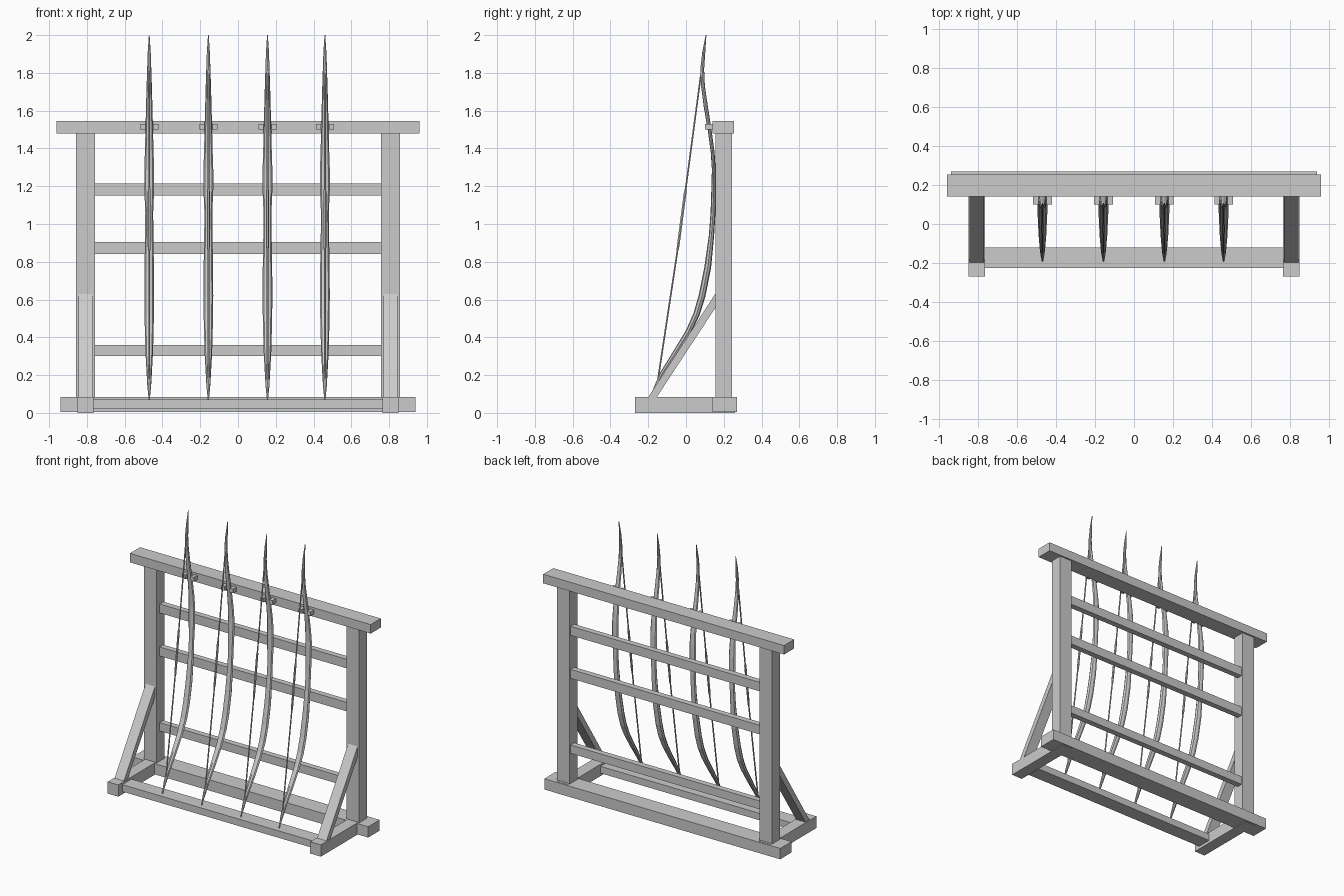
import bpy, bmesh, math
from mathutils import Vector

if "Cube" in bpy.data.objects:
    bpy.data.objects.remove(bpy.data.objects["Cube"])


def finish(name, bm):
    bmesh.ops.recalc_face_normals(bm, faces=bm.faces)
    me = bpy.data.meshes.new(name)
    bm.to_mesh(me)
    bm.free()
    ob = bpy.data.objects.new(name, me)
    bpy.context.collection.objects.link(ob)
    return ob


def box(name, x, y, z):
    bm = bmesh.new()
    bmesh.ops.create_cube(bm, size=1)
    for v in bm.verts:
        v.co = [(r[0] + r[1]) / 2 + c * (r[1] - r[0]) for r, c in zip((x, y, z), v.co)]
    return finish(name, bm)


def mirrored(s, a, b):
    return (min(s * a, s * b), max(s * a, s * b))


def loft(name, cx, stations, sides):
    """Rings swept in the YZ plane; station = y, z, half width, half depth."""
    bm = bmesh.new()
    rings = []
    for i, (y, z, w, d) in enumerate(stations):
        a, b = stations[max(i - 1, 0)], stations[min(i + 1, len(stations) - 1)]
        t = Vector((0, b[0] - a[0], b[1] - a[1])).normalized()
        n = Vector((0, t.z, -t.y))
        ring = []
        for k in range(sides):
            ang = 2 * math.pi * k / sides
            p = Vector((cx, y, z)) + Vector((w * math.cos(ang), 0, 0)) + n * d * math.sin(ang)
            ring.append(bm.verts.new(p))
        rings.append(ring)
    for r, q in zip(rings, rings[1:]):
        for k in range(sides):
            j = (k + 1) % sides
            bm.faces.new((r[k], r[j], q[j], q[k]))
    bm.faces.new(rings[0])
    bm.faces.new(rings[-1])
    return finish(name, bm)


# Frame beams and rails
box("top_beam", (-0.96, 0.96), (0.14, 0.255), (1.48, 1.545))
box("back_sill", (-0.94, 0.94), (0.14, 0.27), (0.005, 0.083))
box("front_sill", (-0.77, 0.77), (-0.225, -0.12), (0.02, 0.07))
for i, (lo, hi) in enumerate([(0.30, 0.36), (0.84, 0.905), (1.15, 1.215)]):
    box(f"rail_{i + 1}", (-0.76, 0.76), (0.19, 0.232), (lo, hi))

# Posts, feet and diagonal braces on both sides
for side, s in (("left", -1), ("right", 1)):
    box(f"{side}_post", mirrored(s, 0.757, 0.857), (0.155, 0.243), (0.08, 1.485))
    box(f"{side}_foot", mirrored(s, 0.765, 0.85), (-0.27, 0.26), (0, 0.085))
    brace = bmesh.new()
    profile = [(-0.20, 0.083), (-0.155, 0.083), (0.158, 0.56), (0.158, 0.635)]
    face = brace.faces.new([brace.verts.new((s * 0.77, y, z)) for y, z in profile])
    ext = bmesh.ops.extrude_face_region(brace, geom=[face])
    bmesh.ops.translate(brace, vec=(s * 0.075, 0, 0),
                        verts=[v for v in ext["geom"] if isinstance(v, bmesh.types.BMVert)])
    finish(f"{side}_brace", brace)

# Bow limb profile from lower to upper tip
BOW = [(-0.190, 0.07, 0.003, 0.003), (-0.160, 0.14, 0.010, 0.008),
       (-0.125, 0.21, 0.014, 0.012), (-0.055, 0.32, 0.020, 0.014),
       (0.013, 0.43, 0.023, 0.015), (0.055, 0.52, 0.025, 0.017),
       (0.085, 0.62, 0.026, 0.018), (0.115, 0.77, 0.025, 0.018),
       (0.135, 0.94, 0.022, 0.014), (0.143, 1.06, 0.021, 0.013),
       (0.146, 1.18, 0.026, 0.012), (0.147, 1.29, 0.026, 0.010),
       (0.141, 1.38, 0.023, 0.010), (0.125, 1.50, 0.020, 0.010),
       (0.105, 1.62, 0.017, 0.011), (0.090, 1.73, 0.014, 0.010),
       (0.086, 1.82, 0.011, 0.010), (0.094, 1.91, 0.008, 0.008),
       (0.106, 2.00, 0.002, 0.002)]
# Bowstring, thicker at the middle wrap
STRING = [(-0.148, 0.18, 0.005, 0.005), (-0.045, 0.86, 0.005, 0.005),
          (-0.042, 0.88, 0.008, 0.008), (-0.004, 1.17, 0.008, 0.008),
          (-0.001, 1.19, 0.005, 0.005), (0.084, 1.83, 0.005, 0.005)]

# Four bows, each held between a pair of pegs
for i, cx in enumerate((-0.47, -0.157, 0.156, 0.46)):
    loft(f"bow_{i + 1}", cx, BOW, 8)
    loft(f"bowstring_{i + 1}", cx, STRING, 6)
    for side, s in (("left", -1), ("right", 1)):
        x0, x1 = mirrored(s, 0.021, 0.048)
        box(f"bow_{i + 1}_{side}_peg", (cx + x0, cx + x1), (0.10, 0.145), (1.50, 1.53))
